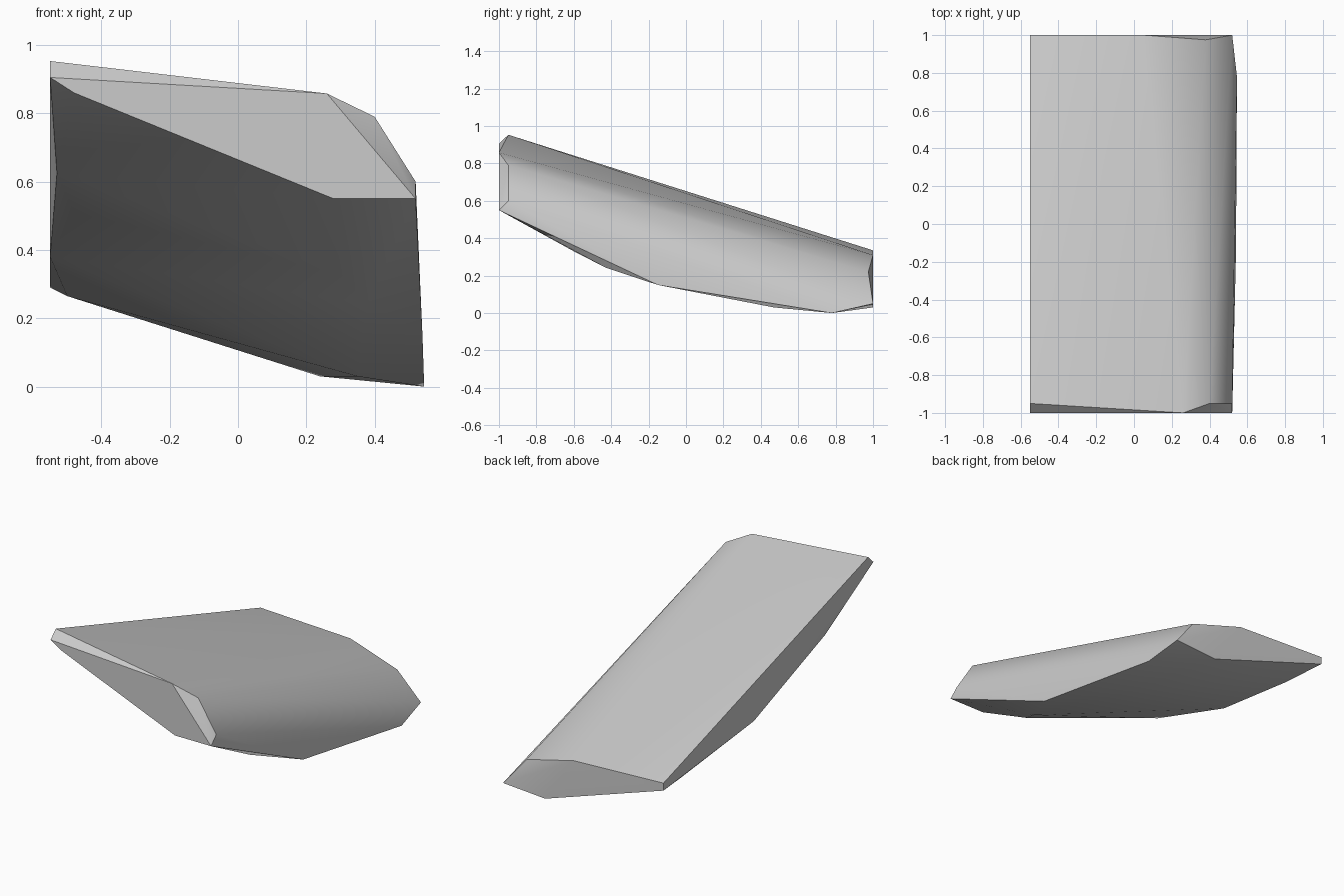
import bpy
import bmesh
import math

# Remove the default object
default_object = bpy.data.objects.get("Cube")
if default_object:
    bpy.data.objects.remove(default_object, do_unlink=True)


def make_material(name, colour):
    material = bpy.data.materials.new(name)
    material.use_nodes = True
    material.diffuse_color = colour
    shader = next(n for n in material.node_tree.nodes if n.type == 'BSDF_PRINCIPLED')
    shader.inputs["Base Color"].default_value = colour
    shader.inputs["Roughness"].default_value = 0.8
    return material


def make_hull(name, corner_groups, material):
    """Wrap a faceted convex block around groups of corner points."""
    bm = bmesh.new()
    for group in corner_groups:
        for corner in group:
            bm.verts.new(corner)
    bmesh.ops.convex_hull(bm, input=list(bm.verts), use_existing_faces=False)
    loose = [v for v in bm.verts if not v.link_faces]
    bmesh.ops.delete(bm, geom=loose, context='VERTS')
    # Merge the triangles of each flat facet
    bmesh.ops.dissolve_limit(bm, angle_limit=math.radians(1),
                             verts=list(bm.verts), edges=list(bm.edges))
    bmesh.ops.recalc_face_normals(bm, faces=list(bm.faces))
    mesh = bpy.data.meshes.new(name)
    bm.to_mesh(mesh)
    bm.free()
    mesh.materials.append(material)
    slab = bpy.data.objects.new(name, mesh)
    bpy.context.collection.objects.link(slab)
    return slab


# Raised front end: flat nose outline and its chamfer corners
front_nose = [(-.55, -1, .905), (.26, -1, .858), (.52, -1, .55),
              (.28, -1, .55), (-.48, -1, .86)]
front_chamfer = [(-.55, -.95, .953), (.4, -.95, .79), (.52, -.95, .6)]

# Low back end
back_end = [(-.55, 1, .335), (.05, 1, .31), (.38, .975, .22),
            (.52, 1, .05), (.24, 1, .03), (-.55, 1, .29)]

# Rounded underside, along each flank and the middle
right_belly = [(.3, -.6, .33), (.38, -.43, .243), (.54, -.15, .15),
               (.35, .47, .03), (.545, .78, 0)]
left_belly = [(-.53, -.57, .625), (-.48, -.36, .51),
              (-.55, .14, .38), (-.5, .75, .265)]

stone_grey = make_material("stone grey", (.6, .6, .6, 1))
rock_slab = make_hull("rock_slab",
                      [front_nose, front_chamfer, back_end, right_belly, left_belly],
                      stone_grey)

# Soft facets with crisp edges
bpy.ops.object.select_all(action='DESELECT')
rock_slab.select_set(True)
bpy.context.view_layer.objects.active = rock_slab
bpy.ops.object.shade_smooth_by_angle(angle=math.radians(30))
